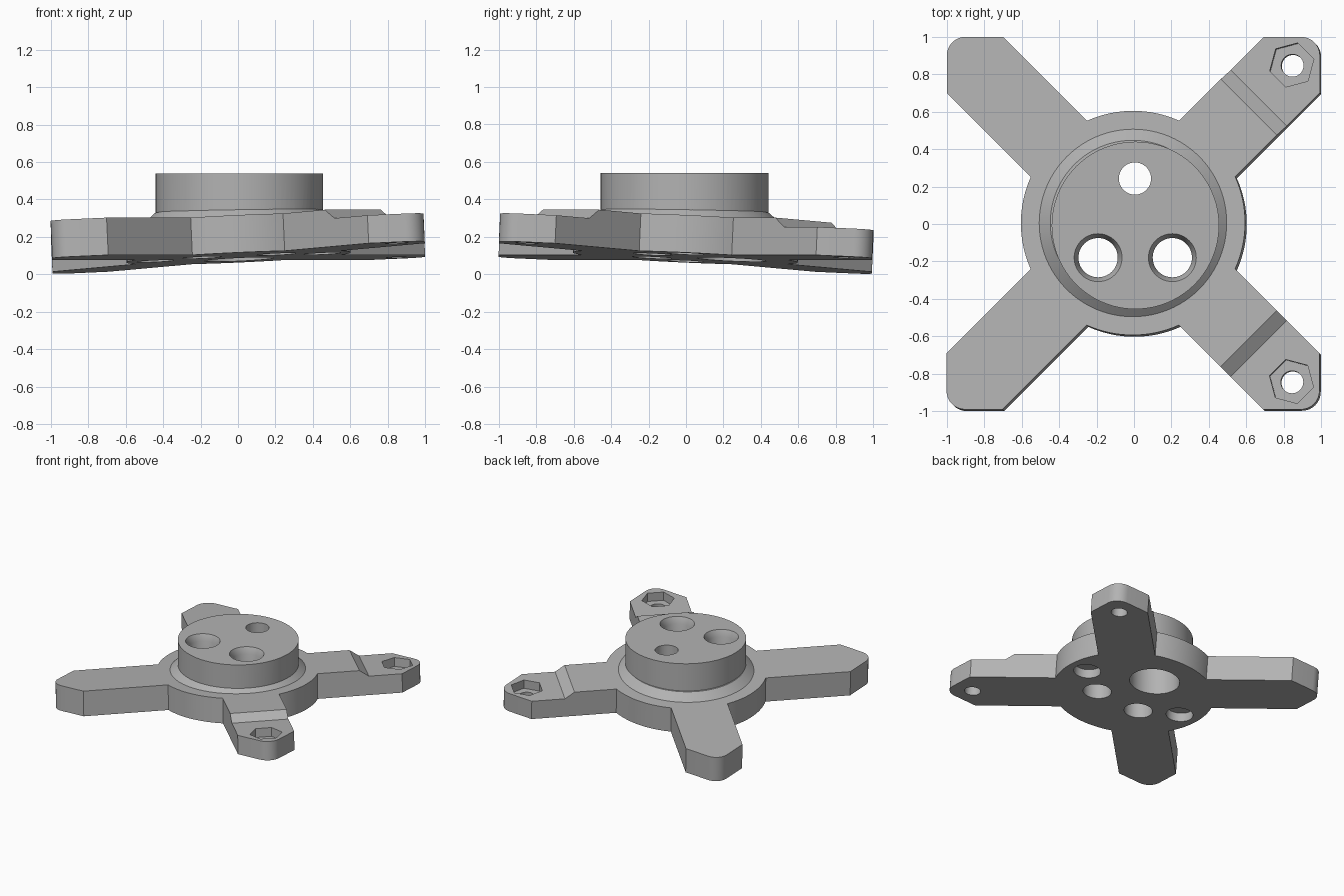
import bpy, bmesh, math
from mathutils import Matrix, Vector

if "Cube" in bpy.data.objects:
    bpy.data.objects.remove(bpy.data.objects["Cube"])

grey = bpy.data.materials.new("mid grey")
grey.diffuse_color = (0.45, 0.45, 0.45, 1)
grey.use_nodes = True
grey.node_tree.nodes["Principled BSDF"].inputs["Base Color"].default_value = grey.diffuse_color

# The plate leans slightly while the hub stays upright
normal = Vector((-0.045, 0.045, 1)).normalized()
TILT = Matrix.Translation((0.0034, -0.0034, 0.09)) @ \
    Vector((0, 0, 1)).rotation_difference(normal).to_matrix().to_4x4()
WORLD = Matrix.Identity(4)


def prism(name, points, offset, matrix):
    """Solid made by sweeping a flat 3D polygon along an offset."""
    bm = bmesh.new()
    face = bm.faces.new([bm.verts.new(p) for p in points])
    ext = bmesh.ops.extrude_face_region(bm, geom=[face])
    bmesh.ops.translate(bm, vec=offset,
                        verts=[v for v in ext["geom"] if isinstance(v, bmesh.types.BMVert)])
    return finish(name, bm, matrix)


def drum(name, x, y, z0, z1, r0, r1=None, matrix=WORLD, sides=64, turn=0):
    """Cylinder or cone between two heights."""
    bm = bmesh.new()
    place = Matrix.Translation((x, y, (z0 + z1) / 2)) @ Matrix.Rotation(turn, 4, 'Z')
    bmesh.ops.create_cone(bm, cap_ends=True, segments=sides, radius1=r0,
                          radius2=r0 if r1 is None else r1, depth=z1 - z0, matrix=place)
    return finish(name, bm, matrix)


def finish(name, bm, matrix):
    bm.transform(matrix)
    bmesh.ops.recalc_face_normals(bm, faces=bm.faces)
    mesh = bpy.data.meshes.new(name)
    bm.to_mesh(mesh)
    bm.free()
    mesh.materials.append(grey)
    ob = bpy.data.objects.new(name, mesh)
    bpy.context.collection.objects.link(ob)
    return ob


def combine(target, tool, operation):
    mod = target.modifiers.new(operation.lower(), 'BOOLEAN')
    mod.operation, mod.object, mod.solver = operation, tool, 'EXACT'
    bpy.context.view_layer.objects.active = target
    bpy.ops.object.modifier_apply(modifier=mod.name)
    bpy.data.objects.remove(tool)


# Outline of the plate: disc with four square-tipped arms
A, R, FIL, HALF = 0.997, 0.6, 0.1, 0.212
edge = math.asin(HALF / R)
outline = []
for q in range(4):
    turn = Matrix.Rotation(q * math.pi / 2, 3, 'Z')
    arc0, arc1 = -math.pi / 4 + edge, math.pi / 4 - edge
    pts = [(R * math.cos(a), R * math.sin(a))
           for a in (arc0 + (arc1 - arc0) * i / 16 for i in range(17))]
    pts.append((A, A - 0.3))
    for i in range(9):
        a = i * math.pi / 16
        pts.append((A - FIL + FIL * math.cos(a), A - FIL + FIL * math.sin(a)))
    pts.append((A - 0.3, A))
    outline += [turn @ Vector((x, y, 0)) for x, y in pts]
body = prism("mounting_plate", outline, (0, 0, 0.2), TILT)

# Arm tips: ramp down to a thin pad, nut pocket and bolt hole
for q in range(4):
    angle = math.pi / 4 + q * math.pi / 2
    spin = TILT @ Matrix.Rotation(angle, 4, 'Z')
    profile = [(0.948, 0.15), (1.7, 0.15), (1.7, 0.25), (0.806, 0.25)]
    combine(body, prism("step_cutter", [(s, -0.5, z) for s, z in profile], (0, 1, 0), spin),
            'DIFFERENCE')
    d = 0.847 * math.sqrt(2)
    combine(body, drum("nut_cutter", d, 0, 0.08, 0.3, 0.122, matrix=spin, sides=6,
                       turn=0), 'DIFFERENCE')
    combine(body, drum("bolt_cutter", d, 0, -0.1, 0.3, 0.06, matrix=spin, sides=40),
            'DIFFERENCE')

# Sloped collar and upright hub
combine(body, drum("collar", 0, 0, 0.19, 0.255, 0.513, 0.44, TILT, 96), 'UNION')
combine(body, drum("hub", 0.0075, -0.0075, 0.2, 0.54, 0.4475, sides=96), 'UNION')

# Two through holes with chamfered rims
for x in (-0.192, 0.205):
    combine(body, drum("hole_cutter", x, -0.18, -0.1, 0.7, 0.105), 'DIFFERENCE')
    combine(body, drum("chamfer_cutter", x, -0.18, 0.49, 0.59, 0.105, 0.151), 'DIFFERENCE')

# Small hole on top opening into a wide bore below
combine(body, drum("top_hole_cutter", 0.005, 0.243, -0.1, 0.7, 0.086), 'DIFFERENCE')
combine(body, drum("bore_cutter", 0.005, 0.243, -0.1, 0.45, 0.185), 'DIFFERENCE')

# Shallow blind recesses under the plate
for x in (-0.447, 0.447):
    combine(body, drum("recess_cutter", x, 0, -0.1, 0.07, 0.1, matrix=TILT), 'DIFFERENCE')

bpy.ops.object.select_all(action='DESELECT')
body.select_set(True)
bpy.context.view_layer.objects.active = body
bpy.ops.object.shade_smooth_by_angle(angle=math.radians(25))
